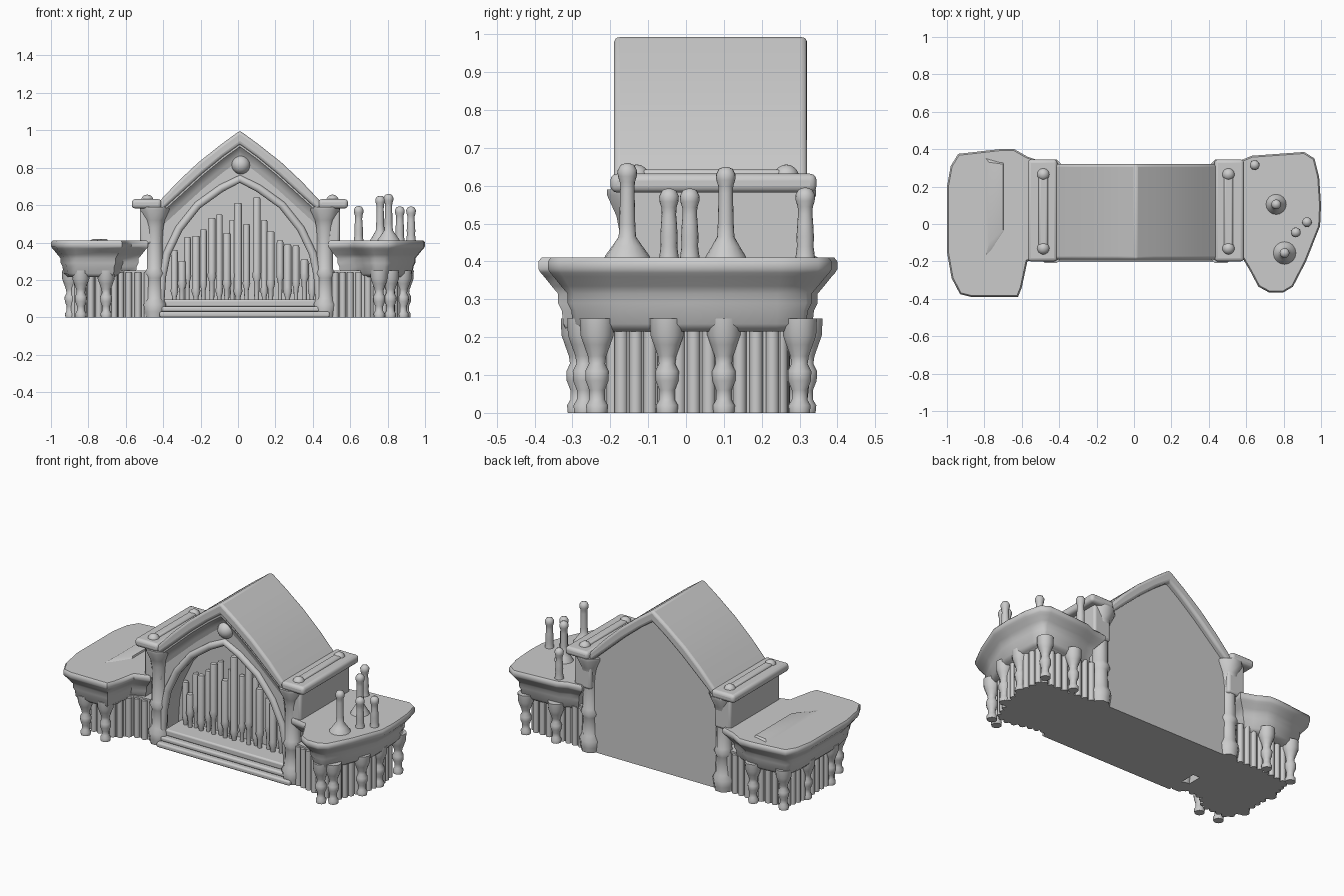
import bpy, bmesh, math
from mathutils import Vector

if "Cube" in bpy.data.objects:
    bpy.data.objects.remove(bpy.data.objects["Cube"])

CX = 0.01  # centre line of the gabled block


def finish(name, bm, bevel=0.0, angle=40):
    bmesh.ops.recalc_face_normals(bm, faces=bm.faces)
    me = bpy.data.meshes.new(name)
    bm.to_mesh(me)
    bm.free()
    me.shade_smooth()
    me.set_sharp_from_angle(angle=math.radians(angle))
    ob = bpy.data.objects.new(name, me)
    bpy.context.collection.objects.link(ob)
    if bevel:
        m = ob.modifiers.new("soft_edges", 'BEVEL')
        m.width, m.segments = bevel, 3
        m.limit_method = 'ANGLE'
        m.angle_limit = math.radians(35)
    return ob


def loft(name, rings, bevel=0.0, angle=40):
    bm = bmesh.new()
    vs = [[bm.verts.new(p) for p in r] for r in rings]
    n = len(vs[0])
    for a, b in zip(vs, vs[1:]):
        for i in range(n):
            bm.faces.new((a[i], a[(i + 1) % n], b[(i + 1) % n], b[i]))
    bm.faces.new(vs[0])
    bm.faces.new(vs[-1])
    return finish(name, bm, bevel, angle)


def prism(name, pts, y0, y1, bevel=0.0):
    return loft(name, [[(x + CX, y, z) for x, z in pts] for y in (y0, y1)], bevel)


def box(name, x0, x1, y0, y1, z0, z1, bevel=0.01):
    return loft(name, [[(x0, y0, z), (x1, y0, z), (x1, y1, z), (x0, y1, z)] for z in (z0, z1)], bevel)


def lathe(name, x, y, prof, sides=14, turn=0.0):
    ang = [turn + 2 * math.pi * i / sides for i in range(sides)]
    return loft(name, [[(x + r * math.cos(a), y + r * math.sin(a), z) for a in ang] for r, z in prof], 0, 50)


def ball(name, x, y, z, r):
    return lathe(name, x, y, [(max(.002, r * math.sin(math.pi * i / 10)), z - r * math.cos(math.pi * i / 10))
                              for i in range(11)], 18)


def tube(name, pts, y, r):
    c = bpy.data.curves.new(name, 'CURVE')
    c.dimensions = '3D'
    c.bevel_depth, c.bevel_resolution, c.use_fill_caps = r, 3, True
    s = c.splines.new('POLY')
    s.points.add(len(pts) - 1)
    for p, (x, z) in zip(s.points, pts):
        p.co = (x + CX, y, z, 1)
    ob = bpy.data.objects.new(name, c)
    bpy.context.collection.objects.link(ob)


def inset(pts, d):
    # offset a counter-clockwise outline inward
    out = []
    for i, p in enumerate(pts):
        p = Vector(p)
        a = (p - Vector(pts[i - 1])).normalized()
        b = (Vector(pts[(i + 1) % len(pts)]) - p).normalized()
        na, nb = Vector((-a.y, a.x)), Vector((-b.y, b.x))
        out.append(p + (na + nb) * d / max(.4, 1 + na.dot(nb)))
    return out


def mirror(half):
    # half profile from right foot to apex -> full profile
    return half + [(-x, z) for x, z in reversed(half[:-1])]


# central gabled block
roof = [(.44, .61), (.33, .727), (.22, .83), (.10, .925), (0, .998)]
under = [(.42, .57), (.31, .67), (.20, .77), (.09, .86), (0, .925)]
arch = [(.425, .07), (.415, .22), (.39, .34), (.325, .475), (.225, .60), (.10, .69), (0, .74)]
prism("back_body", mirror([(.47, 0), (.47, .58)] + under), .01, .285)
prism("roof", mirror(roof) + mirror(under)[::-1], -.19, .32, .015)
prism("front_gable", mirror([(.47, .05), (.47, .59)] + under) + mirror(arch)[::-1], -.14, .02)
tube("arch_rim", mirror(arch), -.14, .022)
# hollow moulding sloping from the roof edge back to the gable wall
cove = [[(x + CX, y, z) for x, z in mirror(under) + mirror([(x, z - d) for x, z in under])[::-1]]
        for y, d in ((-.18, .012), (-.16, .03), (-.148, .06), (-.135, .10))]
loft("gable_cove", cove)
ball("gable_boss", CX + .005, -.135, .815, .05)

# steps and sill
box("lower_step", -.42, .49, -.20, .02, 0, .03)
box("upper_step", -.41, .48, -.175, .02, .03, .058)
box("pipe_sill", -.40, .42, -.145, .02, .055, .095)

# corner piers, eaves and their low ridges
pier = [(.055, 0), (.06, .03), (.065, .07), (.05, .10), (.046, .21), (.058, .235), (.046, .26),
        (.045, .42), (.05, .48), (.058, .52), (.085, .575), (.085, .59)]
for s in (-1, 1):
    for y in (-.13, .265):
        lathe("corner_pier", CX + s * .455, y, pier, 8, math.pi / 8)
        ball("eave_knob", CX + s * .495, y, .622, .034)
    xs = sorted((CX + s * .42, CX + s * .578))
    box("eave", *xs, -.20, .345, .582, .632, .018)
    xs = sorted((CX + s * .42, CX + s * .535))
    box("eave_support", *xs, -.165, .315, .39, .60, .015)
    xs = sorted((CX + s * .47, CX + s * .52))
    box("eave_ridge", *xs, -.13, .265, .61, .643, .012)

# organ pipes inside the arch
pipes = [(-.34, .36), (-.30, .30), (-.27, .43), (-.225, .435), (-.185, .47), (-.14, .53), (-.10, .55),
         (-.06, .45), (-.03, .52), (0, .61), (.045, .50), (.10, .64), (.14, .52), (.175, .46),
         (.225, .41), (.265, .39), (.31, .385), (.355, .31), (.395, .29)]
for i, (x, z) in enumerate(pipes):
    r, lip = .018 + .003 * (i % 2), .14 + .04 * (i % 3)
    lathe("organ_pipe", x, -.025 - .012 * (i % 2),
          [(r * .6, .085), (r * .7, lip - .03), (r * 1.15, lip), (r, lip + .02), (r, z - .01), (r * .85, z)], 10)

# side wings: moulded slab, recessed core with reeds, columns
right = [(.48, -.17), (.585, -.19), (.62, -.25), (.665, -.335), (.72, -.365), (.80, -.365), (.85, -.335),
         (.92, -.20), (.995, -.01), (1.0, .10), (.99, .25), (.965, .35), (.91, .385), (.63, .365), (.57, .34),
         (.48, .33)]
left = [(-.48, .33), (-.57, .36), (-.64, .40), (-.72, .40), (-.94, .375), (-.98, .31), (-1.0, .20), (-1.0, -.15),
        (-.975, -.29), (-.93, -.375), (-.87, -.39), (-.62, -.39), (-.60, -.34), (-.57, -.20), (-.48, -.17)]
cornice = [(.085, .215), (.066, .235), (.062, .27), (.052, .29), (.052, .315), (.035, .335), (.015, .36),
           (.006, .37), (0, .38), (0, .40), (.008, .41)]
cores = {"right": [(.46, -.14), (.62, -.17), (.72, -.20), (.80, -.19), (.875, 0), (.89, .12), (.87, .25),
                   (.64, .26), (.46, .27)],
         "left": [(-.46, .27), (-.64, .28), (-.86, .26), (-.885, .15), (-.885, -.12), (-.85, -.22), (-.68, -.22),
                  (-.61, -.15), (-.46, -.14)]}
columns = {"right": [(.755, -.268), (.815, -.235), (.882, -.05), (.893, .10), (.883, .30), (.68, .295)],
           "left": [(-.84, -.285), (-.705, -.285), (-.895, -.13), (-.895, .10), (-.87, .29), (-.68, .315)]}
column = [(.028, 0), (.03, .02), (.021, .035), (.021, .06), (.031, .085), (.032, .11), (.022, .13),
          (.025, .15), (.036, .18), (.045, .205), (.047, .25)]
for side, outline in (("right", right), ("left", left)):
    loft(side + "_wing_slab", [[(p.x, p.y, z) for p in inset(outline, d)] for d, z in cornice], 0, 50)
    core = cores[side]
    loft(side + "_wing_core", [[(x, y, z) for x, y in core] for z in (0, .25)], 0, 30)
    for a, b in zip(core, core[1:]):
        a, b = Vector(a), Vector(b)
        n = max(1, round((b - a).length / .045))
        for k in range(n):
            p = a.lerp(b, (k + .5) / n)
            lathe(side + "_wing_reed", p.x, p.y, [(.018, 0), (.018, .24)], 8)
    for x, y in columns[side]:
        lathe(side + "_wing_column", x, y, column)

# shallow raised wedge on the left wing
loft("left_wing_wedge", [[(-.80, .36, .405), (-.80, -.20, .405), (-.695, -.04, .405), (-.695, .33, .405)],
                         [(-.775, .33, .42), (-.775, -.10, .42), (-.70, -.03, .42), (-.70, .32, .42)]])

# tall finials on the right wing
for x, y, h, foot in ((.645, .315, .595, .028), (.76, .105, .65, .058), (.925, .01, .593, .028),
                      (.865, -.045, .593, .028), (.805, -.155, .66, .065)):
    lathe("wing_finial", x, y, [(foot, .40), (foot * .9, .415), (foot * .5 + .008, .44), (.023, .465), (.021, .50),
                                (.019, h - .07), (.020, h - .05), (.025, h - .035), (.026, h - .02),
                                (.018, h - .005), (.004, h)], 16)
